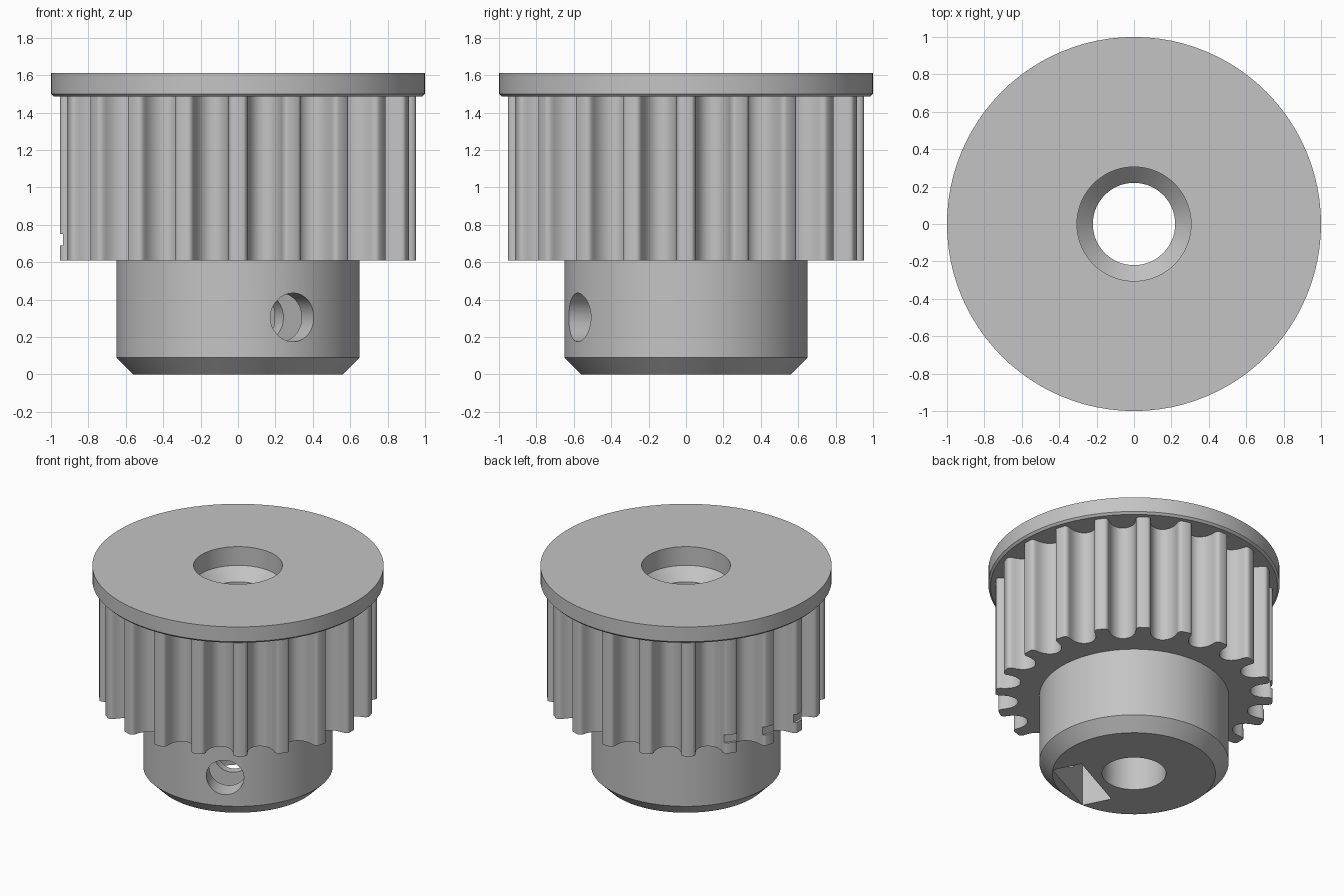
import bpy, bmesh, math
from mathutils import Matrix, Vector

if "Cube" in bpy.data.objects:
    bpy.data.objects.remove(bpy.data.objects["Cube"])

SEG = 96
TEETH = 20
SCREW = math.radians(-63)        # direction of the set screw hole
SCREW_Z = 0.305

metal = bpy.data.materials.new("light grey")
metal.diffuse_color = (0.55, 0.55, 0.55, 1)
metal.use_nodes = True
metal.node_tree.nodes["Principled BSDF"].inputs["Base Color"].default_value = metal.diffuse_color


def add(name, bm):
    bmesh.ops.recalc_face_normals(bm, faces=bm.faces)
    me = bpy.data.meshes.new(name)
    bm.to_mesh(me)
    bm.free()
    me.materials.append(metal)
    ob = bpy.data.objects.new(name, me)
    bpy.context.collection.objects.link(ob)
    return ob


def lathe(name, profile, m=Matrix()):
    """Solid of revolution from (radius, height) points, capped at both ends."""
    bm = bmesh.new()
    rings = [[bm.verts.new(m @ Vector((r * math.cos(2 * math.pi * i / SEG),
                                       r * math.sin(2 * math.pi * i / SEG), z)))
              for i in range(SEG)] for r, z in profile]
    for a, b in zip(rings, rings[1:]):
        for i in range(SEG):
            j = (i + 1) % SEG
            bm.faces.new((a[i], a[j], b[j], b[i]))
    bm.faces.new(rings[0])
    bm.faces.new(rings[-1])
    return add(name, bm)


def prism(name, outline, z0, z1, m=Matrix()):
    """Extrude a 2D outline between two heights."""
    bm = bmesh.new()
    lo = [bm.verts.new(m @ Vector((x, y, z0))) for x, y in outline]
    hi = [bm.verts.new(m @ Vector((x, y, z1))) for x, y in outline]
    for i in range(len(lo)):
        j = (i + 1) % len(lo)
        bm.faces.new((lo[i], lo[j], hi[j], hi[i]))
    bm.faces.new(lo)
    bm.faces.new(hi)
    return add(name, bm)


def combine(target, tool, op):
    mod = target.modifiers.new(op.lower(), 'BOOLEAN')
    mod.operation = op
    mod.solver = 'EXACT'
    mod.object = tool
    bpy.context.view_layer.objects.active = target
    bpy.ops.object.modifier_apply(modifier=mod.name)
    bpy.data.objects.remove(tool)


# Toothed section: half of one round-bottomed groove, mirrored and repeated
half = [(.121, 0), (.113, .002), (.105, .007), (.099, .015), (.095, .025),
        (.092, .042), (.088, .063), (.079, .089), (.063, .114), (.043, .132), (.022, .142)]
groove = [(-x, d) for x, d in half] + [(0, .145)] + [(x, d) for x, d in reversed(half)]
outline = []
for k in range(TEETH):
    a = 2 * math.pi * (k + 0.5) / TEETH
    for t, d in groove:
        r = 0.945 - d
        outline.append((r * math.cos(a) - t * math.sin(a), r * math.sin(a) + t * math.cos(a)))
pulley = prism("toothed_pulley", outline, 0.61, 1.50)

# Hub and top flange
combine(pulley, lathe("hub", [(0.56, 0), (0.65, 0.09), (0.65, 0.7)]), 'UNION')
combine(pulley, lathe("flange", [(0.985, 1.485), (1, 1.50), (1, 1.612)]), 'UNION')

# Stepped shaft bore with a conical seat
combine(pulley, lathe("bore_cutter", [(0.22, -0.1), (0.22, 1.385), (0.305, 1.47),
                                      (0.305, 1.8)]), 'DIFFERENCE')

# Radial set screw hole
turn = Matrix.Rotation(SCREW, 4, 'Z')
radial = Matrix.Translation((0, 0, SCREW_Z)) @ turn @ Matrix.Rotation(math.pi / 2, 4, 'Y')
combine(pulley, lathe("screw_cutter", [(0.13, 0), (0.13, 0.9)], radial), 'DIFFERENCE')

# Captive nut slot, open at the bottom with a pointed roof
w = 0.262
# outline x points down, y runs across, extrusion runs outward
slot = [(0.4, -w), (0.4, w), (-0.15, w), (-0.29, 0), (-0.15, -w)]
combine(pulley, prism("nut_slot_cutter", slot, 0.28, 0.495, radial), 'DIFFERENCE')

# Small shallow notches on three teeth
for deg in (144, 162, 180):
    m = Matrix.Rotation(math.radians(deg), 4, 'Z')
    box = [(0.935, -0.05), (1.0, -0.05), (1.0, 0.05), (0.935, 0.05)]
    combine(pulley, prism("notch_cutter", box, 0.69, 0.75, m), 'DIFFERENCE')

bpy.ops.object.select_all(action='DESELECT')
pulley.select_set(True)
bpy.context.view_layer.objects.active = pulley
bpy.ops.object.shade_smooth_by_angle(angle=math.radians(30))
